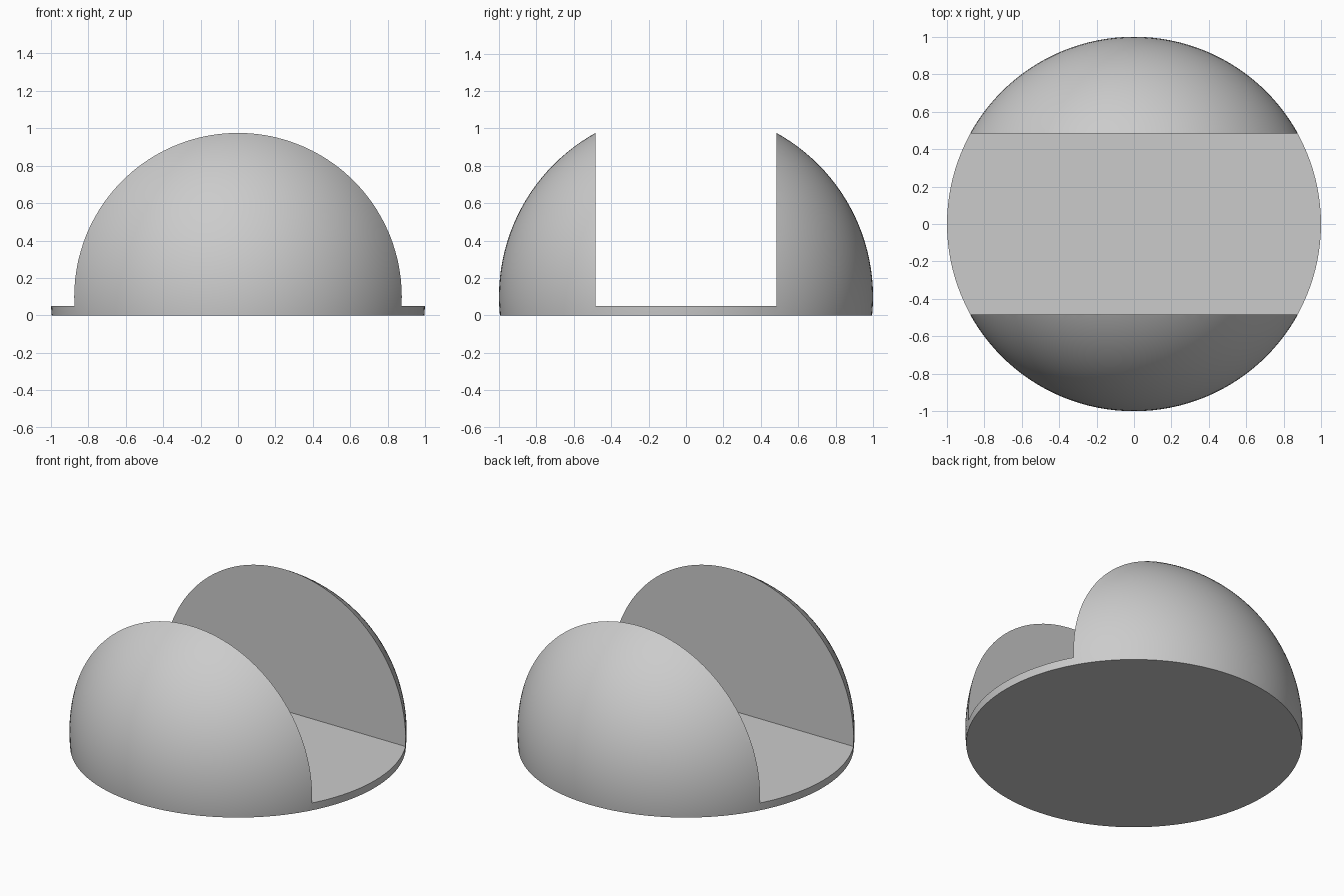
import bpy
import bmesh
from mathutils import Matrix, Vector

RADIUS = 1.0
CENTRE_Z = 0.1       # sphere centre above the flat underside
SLOT_HALF = 0.484    # half width of the slot along y
FLOOR_Z = 0.05       # slot floor height

cube = bpy.data.objects.get("Cube")
if cube:
    bpy.data.objects.remove(cube, do_unlink=True)


def add_object(name, bm):
    bmesh.ops.recalc_face_normals(bm, faces=bm.faces)
    mesh = bpy.data.meshes.new(name)
    bm.to_mesh(mesh)
    bm.free()
    obj = bpy.data.objects.new(name, mesh)
    bpy.context.collection.objects.link(obj)
    return obj


# Single grey material
grey = bpy.data.materials.new("plain_grey")
grey.use_nodes = True
colour = (0.6, 0.6, 0.6, 1)
grey.diffuse_color = colour
grey.node_tree.nodes["Principled BSDF"].inputs["Base Color"].default_value = colour

# Dome: sphere sliced flat just below its equator and capped
bm = bmesh.new()
bmesh.ops.create_uvsphere(bm, u_segments=128, v_segments=64, radius=RADIUS,
                          matrix=Matrix.Translation((0, 0, CENTRE_Z)))
geom = bm.verts[:] + bm.edges[:] + bm.faces[:]
cut = bmesh.ops.bisect_plane(bm, geom=geom, plane_co=Vector((0, 0, 0)),
                             plane_no=Vector((0, 0, 1)), clear_inner=True)
rim = [e for e in cut["geom_cut"] if isinstance(e, bmesh.types.BMEdge)]
bmesh.ops.contextual_create(bm, geom=rim)
dome = add_object("slotted_dome", bm)
dome.data.materials.append(grey)

# Box cutter for the slot running left to right
bm = bmesh.new()
bmesh.ops.create_cube(bm, size=1, matrix=Matrix.Translation((0, 0, FLOOR_Z + 1))
                      @ Matrix.Diagonal((3, 2 * SLOT_HALF, 2, 1)))
cutter = add_object("slot_cutter", bm)
cutter.data.materials.append(grey)

# Cut the slot, then discard the cutter
slot = dome.modifiers.new("slot", 'BOOLEAN')
slot.operation = 'DIFFERENCE'
slot.solver = 'EXACT'
slot.object = cutter
bpy.ops.object.select_all(action='DESELECT')
dome.select_set(True)
bpy.context.view_layer.objects.active = dome
bpy.ops.object.modifier_apply(modifier=slot.name)
bpy.data.objects.remove(cutter, do_unlink=True)

# Smooth shell with crisp cut edges
bpy.ops.object.shade_smooth_by_angle(angle=0.52)
